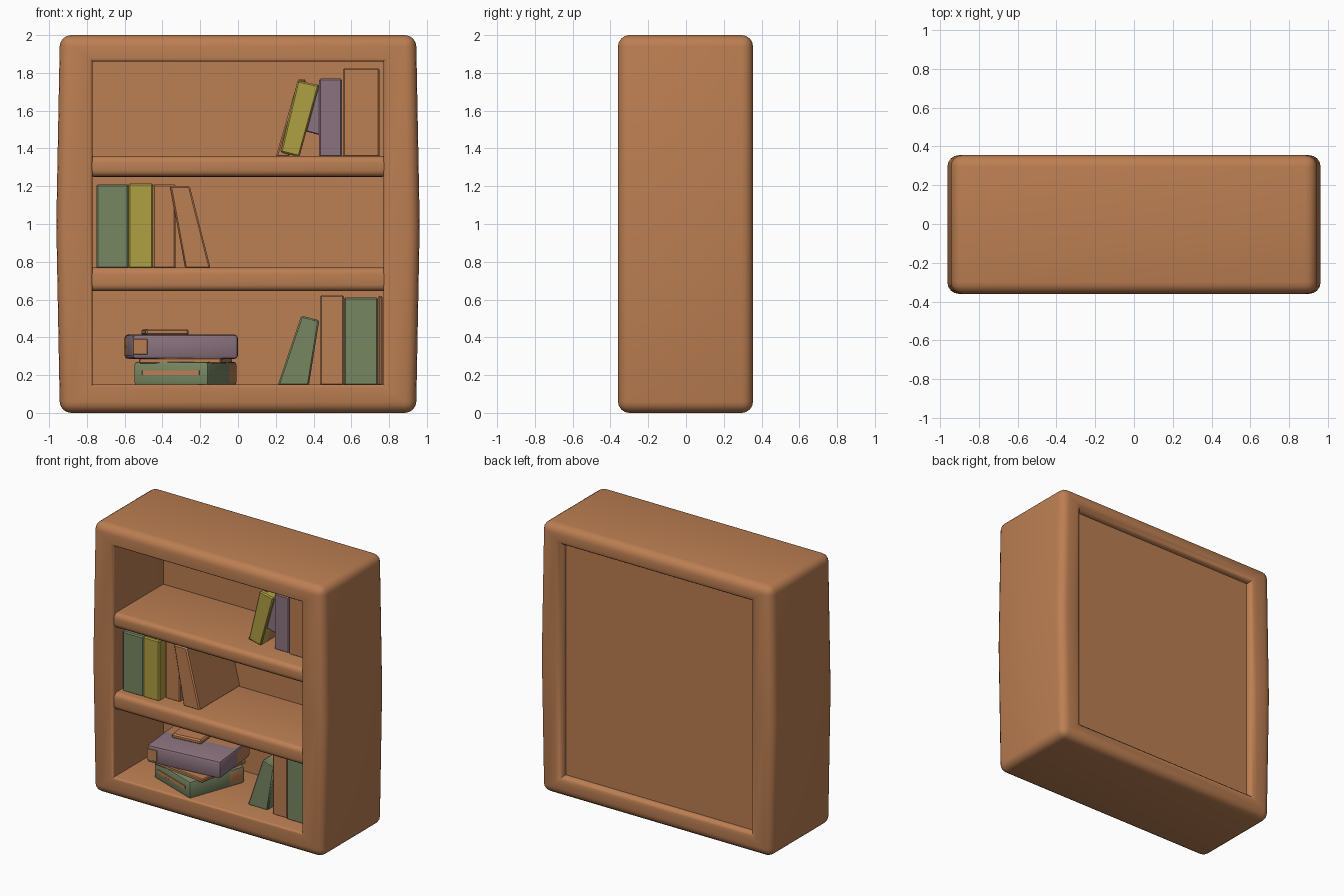
import bpy, bmesh, math
from mathutils import Matrix

if "Cube" in bpy.data.objects:
    bpy.data.objects.remove(bpy.data.objects["Cube"])


def material(name, rgb):
    m = bpy.data.materials.new(name)
    m.diffuse_color = (*rgb, 1)
    m.use_nodes = True
    m.node_tree.nodes["Principled BSDF"].inputs["Base Color"].default_value = m.diffuse_color
    return m


WOOD = material("warm_wood", (0.50, 0.21, 0.085))
GREEN = material("sage_green", (0.185, 0.24, 0.12))
YELLOW = material("mustard_yellow", (0.43, 0.35, 0.055))
PURPLE = material("dusty_purple", (0.26, 0.17, 0.21))


def finish(bm, name, mats):
    bmesh.ops.recalc_face_normals(bm, faces=bm.faces)
    me = bpy.data.meshes.new(name)
    bm.to_mesh(me)
    bm.free()
    for m in mats:
        me.materials.append(m)
    ob = bpy.data.objects.new(name, me)
    bpy.context.collection.objects.link(ob)
    bpy.ops.object.select_all(action='DESELECT')
    ob.select_set(True)
    bpy.context.view_layer.objects.active = ob
    bpy.ops.object.shade_smooth_by_angle(angle=math.radians(35))
    return ob


def bevel(bm, edges, width, seg):
    bmesh.ops.bevel(bm, geom=edges, offset=width, segments=seg,
                    profile=0.5, affect='EDGES', clamp_overlap=True)


def sharp_edges(bm):
    bm.normal_update()
    return [e for e in bm.edges if e.calc_face_angle(0) > 0.5]


def block(name, pts, ys, mats, r=0.008, seg=1, turn=0, pivot=(0, 0, 0)):
    """Front outline (x, z) extruded along the y stations; first band takes mats[0]."""
    bm = bmesh.new()
    rings = [[bm.verts.new((x, y, z)) for x, z in pts] for y in ys]
    n = len(pts)
    bm.faces.new(rings[0])
    bm.faces.new(rings[-1]).material_index = len(mats) - 1
    for k in range(len(ys) - 1):
        for i in range(n):
            j = (i + 1) % n
            f = bm.faces.new((rings[k][i], rings[k][j], rings[k + 1][j], rings[k + 1][i]))
            f.material_index = min(k, len(mats) - 1)
    bmesh.ops.recalc_face_normals(bm, faces=bm.faces)
    bevel(bm, sharp_edges(bm), r, seg)
    bmesh.ops.rotate(bm, verts=bm.verts, cent=pivot,
                     matrix=Matrix.Rotation(math.radians(turn), 3, 'Z'))
    return finish(bm, name, mats)


def rect(x0, x1, z0, z1):
    return [(x0, z0), (x1, z0), (x1, z1), (x0, z1)]


# Case frame: ring with softly bulging sides and rounded outer edges
def ring(w, wm, z0, z1):
    return [(-w, z0), (w, z0), (wm, (z0 + z1) / 2), (w, z1), (-w, z1), (-wm, (z0 + z1) / 2)]


bm = bmesh.new()
outer, inner = ring(0.943, 0.962, 0, 2), ring(0.77, 0.77, 0.15, 1.86)
Y0, Y1 = -0.36, 0.355
loops = [[bm.verts.new((x, y, z)) for x, z in p]
         for p, y in ((outer, Y0), (outer, Y1), (inner, Y1), (inner, Y0))]
for k in range(4):
    a, b = loops[k], loops[(k + 1) % 4]
    for i in range(6):
        j = (i + 1) % 6
        bm.faces.new((a[i], a[j], b[j], b[i]))
bmesh.ops.recalc_face_normals(bm, faces=bm.faces)


def is_inner(v):
    return abs(v.co.x) < 0.78 and 0.14 < v.co.z < 1.87


bevel(bm, [e for e in sharp_edges(bm) if not any(is_inner(v) for v in e.verts)], 0.06, 4)
for y, width in ((Y0, 0.018), (Y1, 0.045)):
    bevel(bm, [e for e in sharp_edges(bm)
               if all(is_inner(v) and abs(v.co.y - y) < 1e-4 for v in e.verts)], width, 3)
finish(bm, "case_frame", [WOOD])

# Back panel, recessed, and the two shelves
block("back_panel", rect(-0.79, 0.79, 0.13, 1.88), (0.23, 0.305), [WOOD], 0.005)
for name, z0, z1 in (("lower_shelf", 0.645, 0.77), ("upper_shelf", 1.25, 1.36)):
    block(name, rect(-0.80, 0.80, z0, z1), (-0.35, 0.25), [WOOD], 0.035, 4)


# Standing and leaning books: coloured spine band, wood-coloured body
def book(name, pts, front, mat, back=0.24):
    block(name, pts, (front, front + 0.07, back), [mat, WOOD])


T, M, B = 1.355, 0.765, 0.145   # tops of the boards the books stand on
book("top_wood_book", rect(0.555, 0.75, T, 1.825), -0.20, WOOD)
book("top_purple_book", [(0.43, T), (0.55, T), (0.55, 1.77), (0.43, 1.77)], -0.19, PURPLE)
book("top_purple_lean", [(0.36, 1.49), (0.435, 1.47), (0.435, 1.74), (0.425, 1.74)], -0.18, PURPLE)
book("top_yellow_lean", [(0.225, 1.38), (0.325, T), (0.43, 1.735), (0.315, 1.76)], -0.20, YELLOW)
book("top_wood_lean", [(0.20, T), (0.27, T), (0.36, 1.765), (0.32, 1.77)], -0.17, WOOD)

book("middle_green_book", rect(-0.75, -0.58, M, 1.21), -0.28, GREEN)
book("middle_yellow_book", rect(-0.58, -0.45, M, 1.215), -0.28, YELLOW)
book("middle_wood_book", rect(-0.45, -0.33, M, 1.21), -0.21, WOOD)
book("middle_wood_lean", [(-0.28, M), (-0.145, M), (-0.255, 1.20), (-0.36, 1.20)], -0.24, WOOD)

book("bottom_wood_book", rect(0.435, 0.56, B, 0.625), -0.22, WOOD)
book("bottom_green_book", rect(0.56, 0.74, B, 0.61), -0.23, GREEN)
book("bottom_wood_end", rect(0.74, 0.765, B, 0.62), -0.21, WOOD)
book("bottom_green_lean", [(0.21, B), (0.375, B), (0.43, 0.49), (0.335, 0.515)], -0.19, GREEN)

# Pile of lying books, each turned a little
c = (-0.28, -0.06, 0)
block("pile_green_book", rect(-0.49, -0.07, B, 0.27), (-0.28, 0.05, 0.17), [GREEN, WOOD],
      0.015, 2, -20, c)
block("pile_wood_pages", rect(-0.50, -0.06, 0.262, 0.29), (-0.26, 0.17), [WOOD], 0.006, 1, -8, c)
block("pile_purple_book", rect(-0.58, -0.015, 0.285, 0.415), (-0.24, 0.0, 0.18), [PURPLE, WOOD],
      0.02, 2, 6, c)
block("pile_top_book", rect(-0.49, -0.26, 0.41, 0.445), (-0.06, 0.17), [WOOD], 0.01, 1, 6, c)
# Worn wood patches on the pile
block("purple_book_patch", rect(-0.575, -0.50, 0.31, 0.39), (-0.245, -0.236), [WOOD], 0.001, 1, 6, c)
block("green_book_patch", rect(-0.44, -0.12, 0.20, 0.225), (-0.285, -0.276), [WOOD], 0.001, 1, -20, c)
